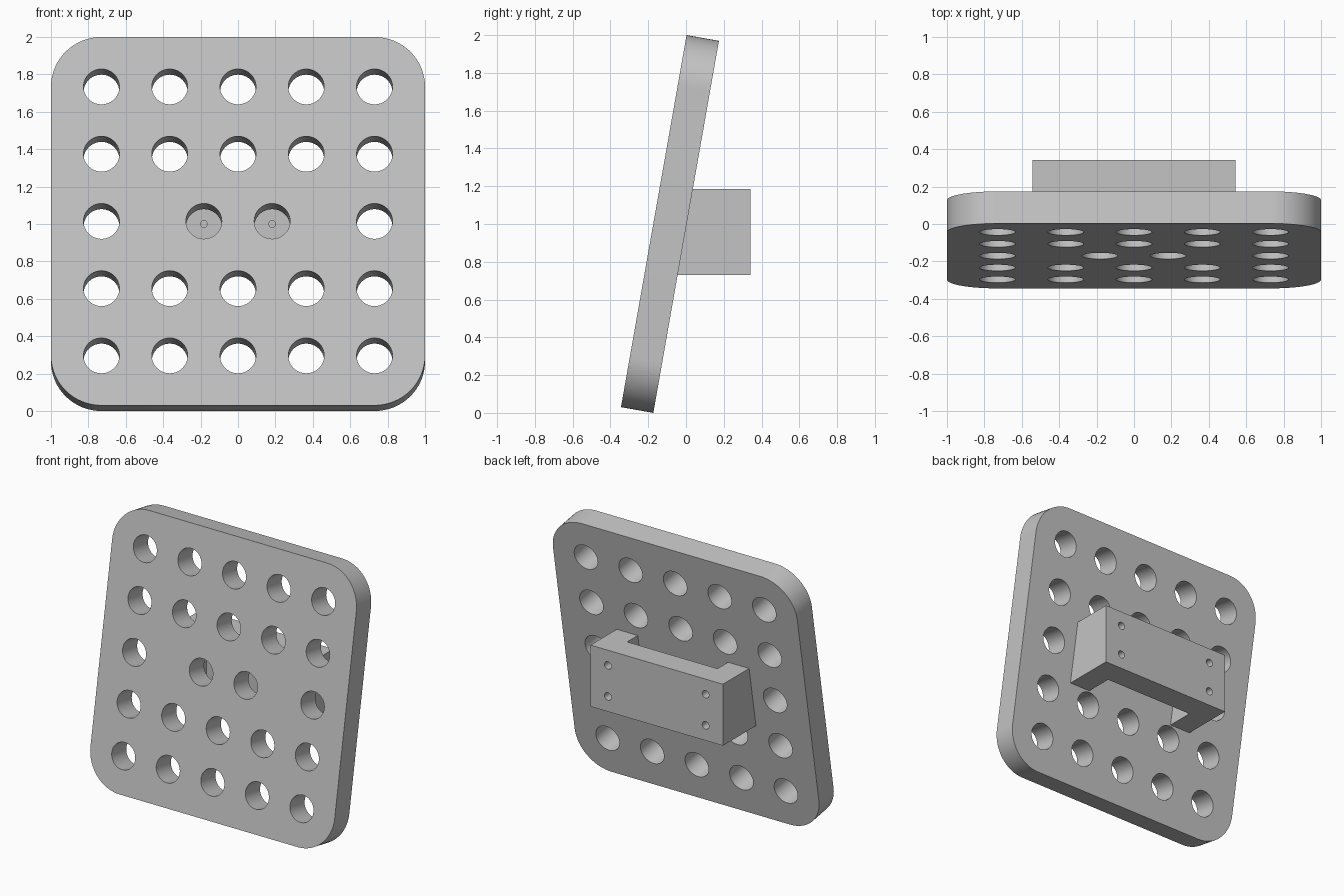
import bpy, bmesh
from math import sin, cos, tan, pi, radians
from mathutils import Vector, Matrix

default = bpy.data.objects.get("Cube")
if default:
    bpy.data.objects.remove(default, do_unlink=True)

TILT = radians(10)
THICK = 0.174
PITCH = 0.365
HOLE_R = 0.096
PLATE_Y = -0.085

# Single grey plastic
grey = bpy.data.materials.new("grey plastic")
grey.use_nodes = True
color = (0.55, 0.55, 0.55, 1)
grey.diffuse_color = color
grey.node_tree.nodes["Principled BSDF"].inputs["Base Color"].default_value = color


def select_only(obj):
    bpy.ops.object.select_all(action='DESELECT')
    obj.select_set(True)
    bpy.context.view_layer.objects.active = obj


def arc(cx, cy, r, start, end, steps):
    angles = [start + (end - start) * i / steps for i in range(steps + 1)]
    return [(cx + r * cos(a), cy + r * sin(a)) for a in angles]


def add_loop(curve, points):
    spline = curve.splines.new('POLY')
    spline.points.add(len(points) - 1)
    for p, (x, y) in zip(spline.points, points):
        p.co = (x, y, 0, 1)
    spline.use_cyclic_u = True


def mesh_object(name, bm):
    mesh = bpy.data.meshes.new(name)
    bmesh.ops.recalc_face_normals(bm, faces=bm.faces)
    bm.to_mesh(mesh)
    bm.free()
    obj = bpy.data.objects.new(name, mesh)
    bpy.context.collection.objects.link(obj)
    return obj


# Perforated plate: rounded outline with round holes, extruded and leaned back
curve = bpy.data.curves.new("perforated_plate", 'CURVE')
curve.dimensions = '2D'
curve.fill_mode = 'BOTH'
curve.extrude = THICK / 2
radius = 0.27
inner = 1 - radius
outline = []
for k, (sx, sy) in enumerate([(1, 1), (-1, 1), (-1, -1), (1, -1)]):
    outline += arc(sx * inner, sy * inner, radius, k * pi / 2, (k + 1) * pi / 2, 16)
add_loop(curve, outline)
for row in range(-2, 3):
    columns = (-2, -0.5, 0.5, 2) if row == 0 else range(-2, 3)
    for col in columns:
        add_loop(curve, arc(col * PITCH, row * PITCH, HOLE_R, 0, 2 * pi, 40)[:-1])
plate = bpy.data.objects.new("perforated_plate", curve)
bpy.context.collection.objects.link(plate)
plate.location = (0, PLATE_Y, 1)
plate.rotation_euler = (pi / 2 - TILT, 0, 0)
select_only(plate)
bpy.ops.object.convert(target='MESH')
plate = bpy.context.object

# Mounting bracket: U profile extruded upward, leg ends sheared to the plate
WIDE, GAP, BACK, WALL = 0.542, 0.37, 0.342, 0.16
LOW, HIGH = 0.73, 1.185
half = [(GAP, WALL), (GAP, None), (WIDE, None), (WIDE, BACK)]
profile = half + [(-x, y) for x, y in reversed(half)]


def plate_back(z):
    # slightly inside the rear face of the plate
    return PLATE_Y + THICK / 2 / cos(TILT) + (z - 1) * tan(TILT) - 0.01


bm = bmesh.new()
rings = []
for z in (LOW, HIGH):
    rings.append([bm.verts.new((x, plate_back(z) if y is None else y, z))
                  for x, y in profile])
n = len(profile)
for ring in rings:
    bm.faces.new(ring)
for i in range(n):
    j = (i + 1) % n
    bm.faces.new((rings[0][i], rings[0][j], rings[1][j], rings[1][i]))
bracket = mesh_object("mounting_bracket", bm)

# Blind screw holes in the rear, and small pilot holes in the inner wall
bm = bmesh.new()


def drill(x, y, z, r, depth):
    matrix = Matrix.Translation(Vector((x, y, z))) @ Matrix.Rotation(pi / 2, 4, 'X')
    bmesh.ops.create_cone(bm, cap_ends=True, segments=24, radius1=r, radius2=r,
                          depth=depth * 2, matrix=matrix)


middle = (LOW + HIGH) / 2
for side in (-1, 1):
    for level in (-1, 1):
        drill(side * 0.40, BACK, middle + level * 0.115, 0.028, 0.18)
    drill(side * PITCH / 2, WALL, 1.0, 0.018, 0.06)
cutter = mesh_object("screw_hole_cutter", bm)
cutter.hide_render = True
cut = bracket.modifiers.new("screw_holes", 'BOOLEAN')
cut.operation = 'DIFFERENCE'
cut.solver = 'EXACT'
cut.object = cutter
select_only(bracket)
bpy.ops.object.modifier_apply(modifier=cut.name)
bpy.data.objects.remove(cutter, do_unlink=True)

for obj in (plate, bracket):
    obj.data.materials.clear()
    obj.data.materials.append(grey)
    select_only(obj)
    bpy.ops.object.shade_smooth_by_angle(angle=radians(30))
